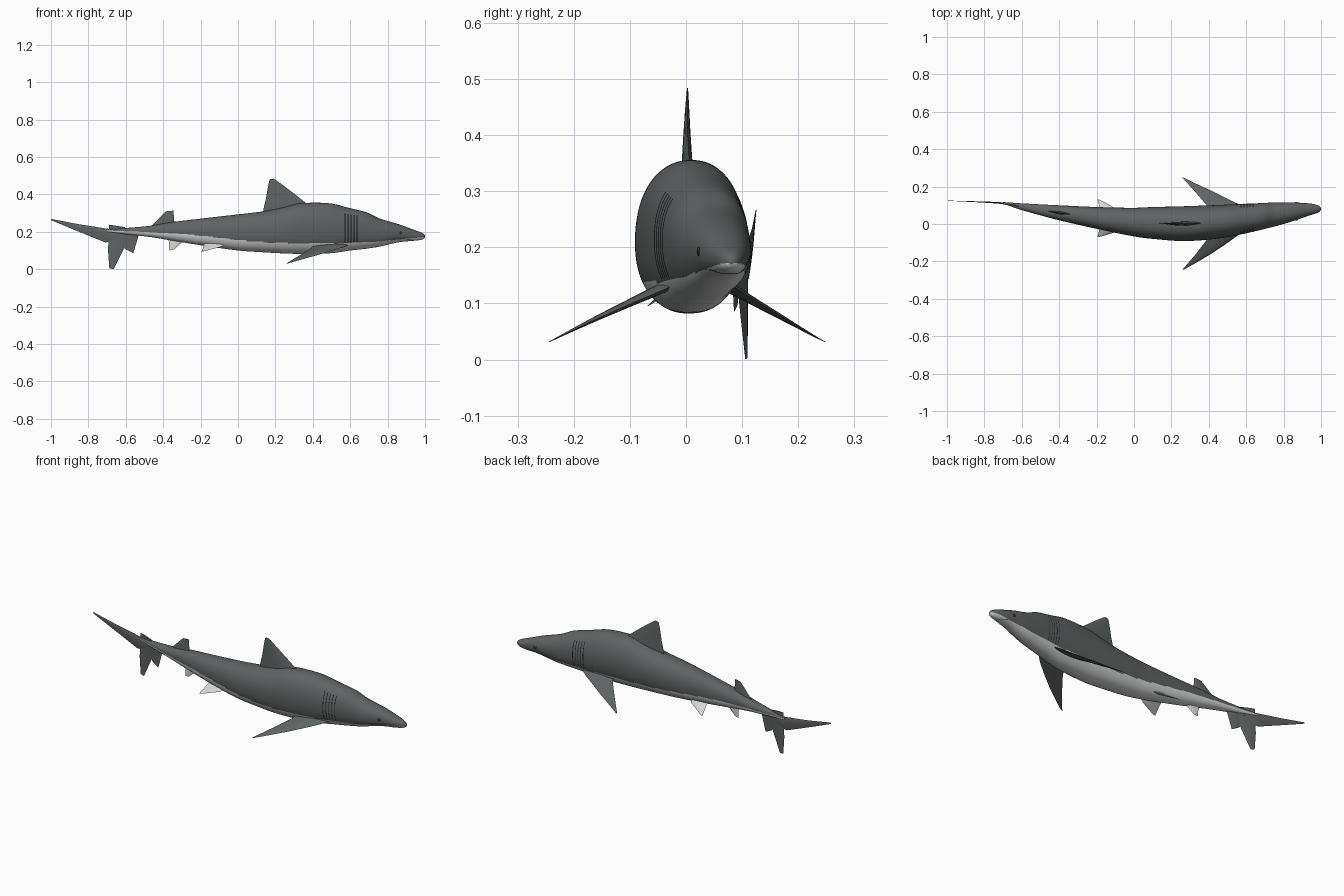
import bpy, bmesh, math
from mathutils import Vector

if "Cube" in bpy.data.objects:
    bpy.data.objects.remove(bpy.data.objects["Cube"])


def material(name, rgb):
    m = bpy.data.materials.new(name)
    m.diffuse_color = (*rgb, 1)
    m.use_nodes = True
    m.node_tree.nodes["Principled BSDF"].inputs["Base Color"].default_value = m.diffuse_color
    return m


GREY = material("slate grey", (0.115, 0.125, 0.125))
PALE = material("pale belly", (0.68, 0.69, 0.69))
DARK = material("dark detail", (0.03, 0.033, 0.035))

# Profiles along the body: x, top z, bottom z
SIDE = [(-.70, .212, .200), (-.6, .22, .187), (-.47, .232, .172), (-.365, .25, .155),
        (-.2, .27, .128), (0, .293, .10), (.14, .31, .09), (.25, .332, .084),
        (.33, .352, .082), (.49, .352, .085), (.595, .327, .099), (.69, .303, .11),
        (.755, .272, .12), (.86, .240, .144), (.94, .211, .152), (.98, .196, .157),
        (.995, .187, .164), (1.0, .180, .170)]
# x, sideways bend, half width
PLAN = [(-1, .125, .004), (-.70, .111, .006), (-.61, .094, .017), (-.4, .06, .04),
        (-.18, .03, .06), (0, .010, .0765), (.085, .006, .084), (.27, .002, .093),
        (.46, .013, .089), (.62, .032, .077), (.8, .058, .058), (.94, .078, .032),
        (.98, .08, .021), (.995, .081, .012), (1.0, .081, .005)]
# x, height where grey meets the pale belly
SPLIT = [(-.7, .207), (-.3, .188), (-.1, .168), (0, .156), (.2, .141), (.5, .138),
         (.7, .145), (.85, .158), (1, .172)]


def sample(table, x, k):
    """Smooth interpolation of column k at x."""
    n = len(table)
    x = min(max(x, table[0][0]), table[-1][0])
    i = max(j for j in range(n - 1) if table[j][0] <= x)

    def slope(j):
        a, b = table[max(j - 1, 0)], table[min(j + 1, n - 1)]
        return (b[k] - a[k]) / (b[0] - a[0])

    x0, x1 = table[i][0], table[i + 1][0]
    d = x1 - x0
    t = (x - x0) / d
    return ((2*t**3 - 3*t**2 + 1) * table[i][k] + (t**3 - 2*t**2 + t) * d * slope(i)
            + (3*t**2 - 2*t**3) * table[i + 1][k] + (t**3 - t**2) * d * slope(i + 1))


def bend(x):
    return sample(PLAN, x, 1)


def skin(x, a, out=0.0):
    """Point on the body surface at station x and section angle a."""
    top, bot, h = sample(SIDE, x, 1), sample(SIDE, x, 2), sample(PLAN, x, 2)
    c, s = math.cos(a), math.sin(a)
    e = 2 / 2.2
    return Vector((x, bend(x) + (h + out) * math.copysign(abs(c)**e, c),
                   (top + bot) / 2 + ((top - bot) / 2 + out) * math.copysign(abs(s)**e, s)))


def finish(name, bm, mats, rule=None, angle=45):
    bmesh.ops.recalc_face_normals(bm, faces=bm.faces)
    for f in bm.faces:
        f.material_index = rule(f.calc_center_median()) if rule else 0
    me = bpy.data.meshes.new(name)
    bm.to_mesh(me)
    bm.free()
    for m in mats:
        me.materials.append(m)
    ob = bpy.data.objects.new(name, me)
    bpy.context.collection.objects.link(ob)
    bpy.ops.object.select_all(action='DESELECT')
    ob.select_set(True)
    bpy.context.view_layer.objects.active = ob
    bpy.ops.object.shade_smooth_by_angle(angle=math.radians(angle))
    return ob


def loft(bm, rings, closed=True, caps=True):
    rows = [[bm.verts.new(p) for p in r] for r in rings]
    n = len(rows[0])
    for a, b in zip(rows, rows[1:]):
        for i in range(n if closed else n - 1):
            j = (i + 1) % n
            bm.faces.new((a[i], a[j], b[j], b[i]))
    if caps:
        bm.faces.new(rows[0])
        bm.faces.new(rows[-1])


# Body: lofted sections, coloured by height against the belly line
xs = [-.70 + 1.64 * i / 200 for i in range(200)] + [.94 + .06 * math.sin(i / 16 * math.pi / 2) for i in range(17)]
bm = bmesh.new()
loft(bm, [[skin(x, 2 * math.pi * i / 96) for i in range(96)] for x in xs])
finish("body", bm, [GREY, PALE], lambda p: int(p.z < sample(SPLIT, p.x, 1)))


def fin(name, stations, mat, thick=0.05, normal=(0, 1, 0)):
    """Lens-section fin; each station is (leading point, trailing point), offset by the body bend."""
    nrm, half, rings = Vector(normal).normalized(), 8, []
    fine = []
    for (a0, b0), (a1, b1) in zip(stations, stations[1:]):
        for k in range(5):
            fine.append((Vector(a0).lerp(Vector(a1), k / 5), Vector(b0).lerp(Vector(b1), k / 5)))
    fine.append(tuple(Vector(p) for p in stations[-1]))
    for a, b in fine:
        w = (a - b).length * thick
        ring = []
        for i in range(2 * half):
            u = i / half if i <= half else 2 - i / half
            off = math.sin(math.pi * u**0.8) * w * (1 if i <= half else -1)
            p = a.lerp(b, u)
            p.y += bend(p.x)
            ring.append(p + nrm * off)
        rings.append(ring)
    bm = bmesh.new()
    loft(bm, rings)
    return finish(name, bm, [mat], angle=40)


def flat(*pairs):
    return [((a, 0, b), (c, 0, d)) for a, b, c, d in pairs]


# Fins on the centre line: leading x, z then trailing x, z
fin("dorsal_fin", flat((.41, .31, .13, .28), (.355, .36, .137, .325), (.305, .40, .15, .38),
                       (.25, .442, .16, .44), (.205, .475, .167, .472), (.19, .484, .17, .481)), GREY, .045)
fin("second_dorsal_fin", flat((-.335, .22, -.48, .21), (-.34, .25, -.455, .24),
                              (-.343, .28, -.42, .275), (-.345, .313, -.385, .309)), GREY, .06)
fin("anal_fin", flat((-.28, .18, -.375, .18), (-.297, .147, -.37, .15), (-.342, .105, -.367, .10)), PALE, .05)
fin("tail_upper_lobe", flat((-.60, .208, -.66, .15), (-.67, .212, -.71, .143),
                            (-.85, .240, -.87, .208), (-.995, .268, -1.0, .262)), GREY, .06)
fin("tail_lower_lobe", flat((-.57, .205, -.69, .205), (-.615, .10, -.695, .10), (-.665, 0, -.688, .005)), GREY, .04)
fin("tail_front_flap", flat((-.53, .185, -.63, .195), (-.56, .085, -.605, .108)), GREY, .04)
fin("tail_top_ridge", flat((-.60, .20, -.69, .20), (-.605, .225, -.69, .238)), GREY, .04)

# Paired fins, eyes, gills and mouth corners
for side, s in (("left", 1), ("right", -1)):
    fin(side + "_pectoral_fin", [((.615, s * .04, .138), (.415, s * .04, .138)),
                                 ((.555, s * .085, .115), (.395, s * .085, .115)),
                                 ((.42, s * .165, .074), (.33, s * .165, .074)),
                                 ((.27, s * .244, .032), (.258, s * .247, .031))],
        GREY, .05, (0, s * .45, .89))
    fin(side + "_pelvic_fin", [((-.05, s * .03, .14), (-.18, s * .03, .14)),
                               ((-.09, s * .06, .12), (-.185, s * .06, .12)),
                               ((-.18, s * .098, .096), (-.195, s * .10, .095))],
        PALE, .05, (0, s * .5, .86))

    # Side angle measured up from the widest line
    def on_side(x, a, out):
        return skin(x, a if s > 0 else math.pi - a, out)

    bm = bmesh.new()
    for g in range(5):
        x = .572 + .016 * g
        rows = []
        for i in range(21):
            a = -.6 + 1.35 * i / 20
            rows.append([on_side(x - .0018, a, .0004), on_side(x, a, .0014), on_side(x + .0018, a, .0004)])
        loft(bm, rows, closed=False, caps=False)
    finish(side + "_gill_slits", bm, [DARK])

    bm = bmesh.new()
    bmesh.ops.create_uvsphere(bm, u_segments=20, v_segments=12, radius=.01)
    spot = on_side(.868, .02, -.001)
    for v in bm.verts:
        v.co = Vector((v.co.x, v.co.y * .35, v.co.z * .85)) + spot
    finish(side + "_eye", bm, [DARK])

    bm = bmesh.new()
    rows = []
    for i in range(17):
        x, a = .90 + .055 * i / 16, -.75 - .8 * (i / 16)**2
        rows.append([on_side(x, a - .05, .0003), on_side(x, a, .001), on_side(x, a + .05, .0003)])
    loft(bm, rows, closed=False, caps=False)
    finish(side + "_mouth_line", bm, [DARK])
